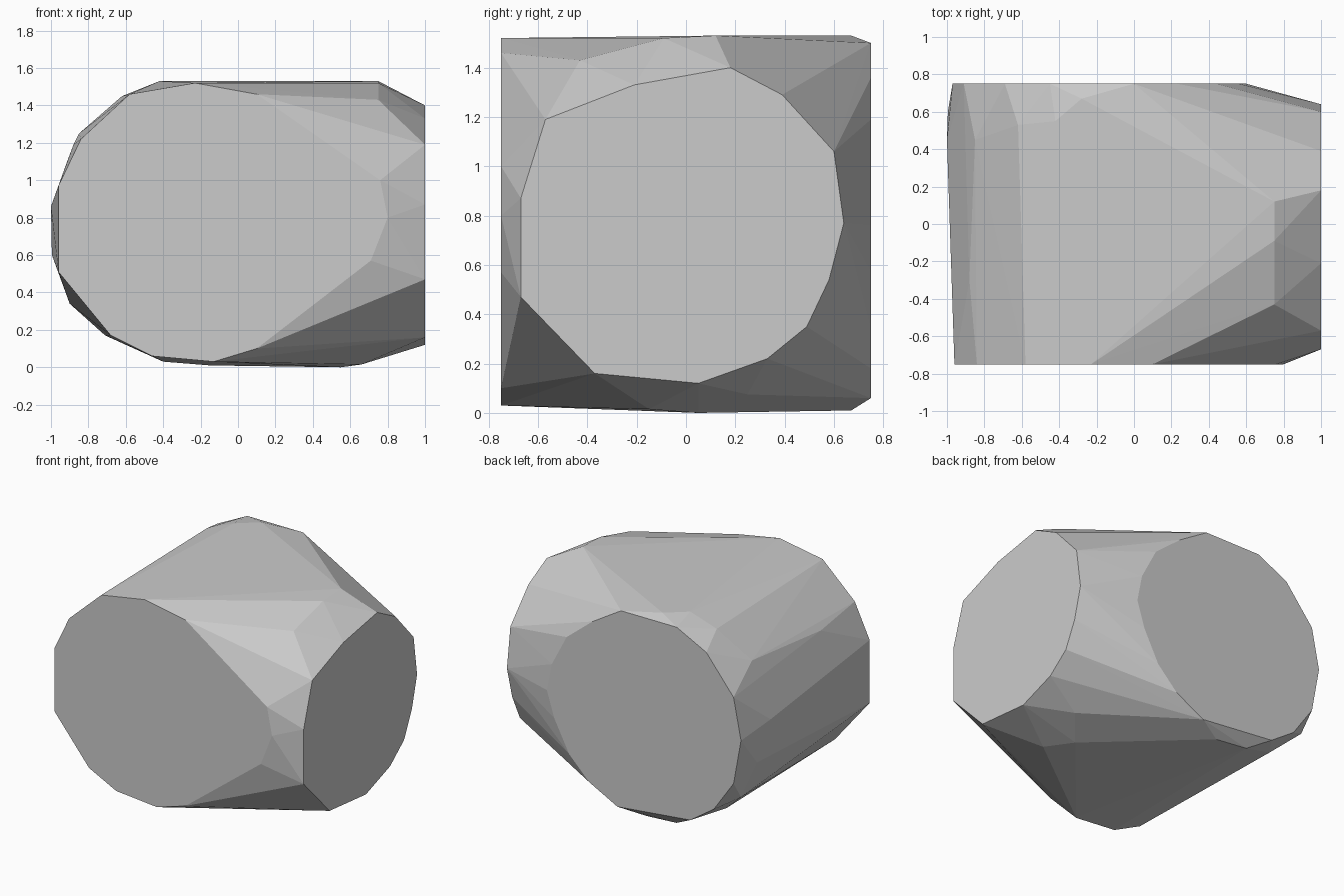
import bpy
import bmesh
import math

default_cube = bpy.data.objects.get("Cube")
if default_cube:
    bpy.data.objects.remove(default_cube, do_unlink=True)


def make_material(name, rgb):
    material = bpy.data.materials.new(name)
    material.use_nodes = True
    colour = (*rgb, 1.0)
    material.diffuse_color = colour
    material.node_tree.nodes["Principled BSDF"].inputs["Base Color"].default_value = colour
    return material


def make_hull(name, points, material):
    """Wrap the given points in a flat-faced convex block."""
    bm = bmesh.new()
    for point in points:
        bm.verts.new(point)
    hull = bmesh.ops.convex_hull(bm, input=bm.verts[:])
    loose = [v for v in bm.verts if not v.link_faces]
    bmesh.ops.delete(bm, geom=loose, context="VERTS")
    # Join the triangles that lie on one cut plane
    bmesh.ops.dissolve_limit(bm, angle_limit=math.radians(0.5),
                             verts=bm.verts[:], edges=bm.edges[:])
    bmesh.ops.recalc_face_normals(bm, faces=bm.faces[:])
    for face in bm.faces:
        face.smooth = False
    mesh = bpy.data.meshes.new(name)
    bm.to_mesh(mesh)
    bm.free()
    mesh.materials.append(material)
    block = bpy.data.objects.new(name, mesh)
    bpy.context.scene.collection.objects.link(block)
    return block


half_depth = 0.75
half_width = 1.0

# Front cut, as x and z
front_outline = [(-.96, .97), (-.84, 1.22), (-.58, 1.46), (-.23, 1.52), (.1, 1.46),
                 (.76, 1), (.8, .8), (.71, .57), (.1, .1), (-.13, .03),
                 (-.46, .06), (-.68, .17), (-.96, .51)]

# Back cut, as x and z
back_outline = [(0, 1.5), (-.45, 1.5), (-.69, 1.38), (-.91, 1.11), (-.97, .81),
                (-.91, .48), (-.75, .25), (-.56, .12), (.03, .06), (.26, .18),
                (.42, .34), (.54, .57), (.6, .76), (.56, .96), (.44, 1.19), (.23, 1.36)]

# Side cut, as y and z
side_outline = [(-.67, .87), (-.57, 1.19), (-.21, 1.33), (.18, 1.4), (.39, 1.29),
                (.6, 1.06), (.64, .77), (.58, .54), (.49, .35), (.33, .22),
                (.05, .12), (-.37, .16), (-.67, .47)]

# Corners of the top facets
top_corners = [(.75, -.43, 1.43), (.75, -.09, 1.52), (.75, .12, 1.53),
               (-.28, .67, 1.53), (-.42, .55, 1.53), (-.62, .53, 1.45)]

# Corners of the rounded end
end_corners = [(-.85, .45, 1.25), (-.88, -.3, 1.19), (-1, .45, .86),
               (-.995, .6, .6), (-.9, .65, .34), (-.71, .55, .17)]

# Corners of the underside
base_corners = [(.55, .05, 0), (.66, -.15, .015), (-.15, .67, .01),
                (-.4, .68, .03), (.72, .25, .075)]

points = [(x, -half_depth, z) for x, z in front_outline]
points += [(x, half_depth, z) for x, z in back_outline]
points += [(half_width, y, z) for y, z in side_outline]
points += top_corners + end_corners + base_corners

stone_grey = make_material("stone grey", (0.6, 0.6, 0.6))
make_hull("faceted_block", points, stone_grey)
